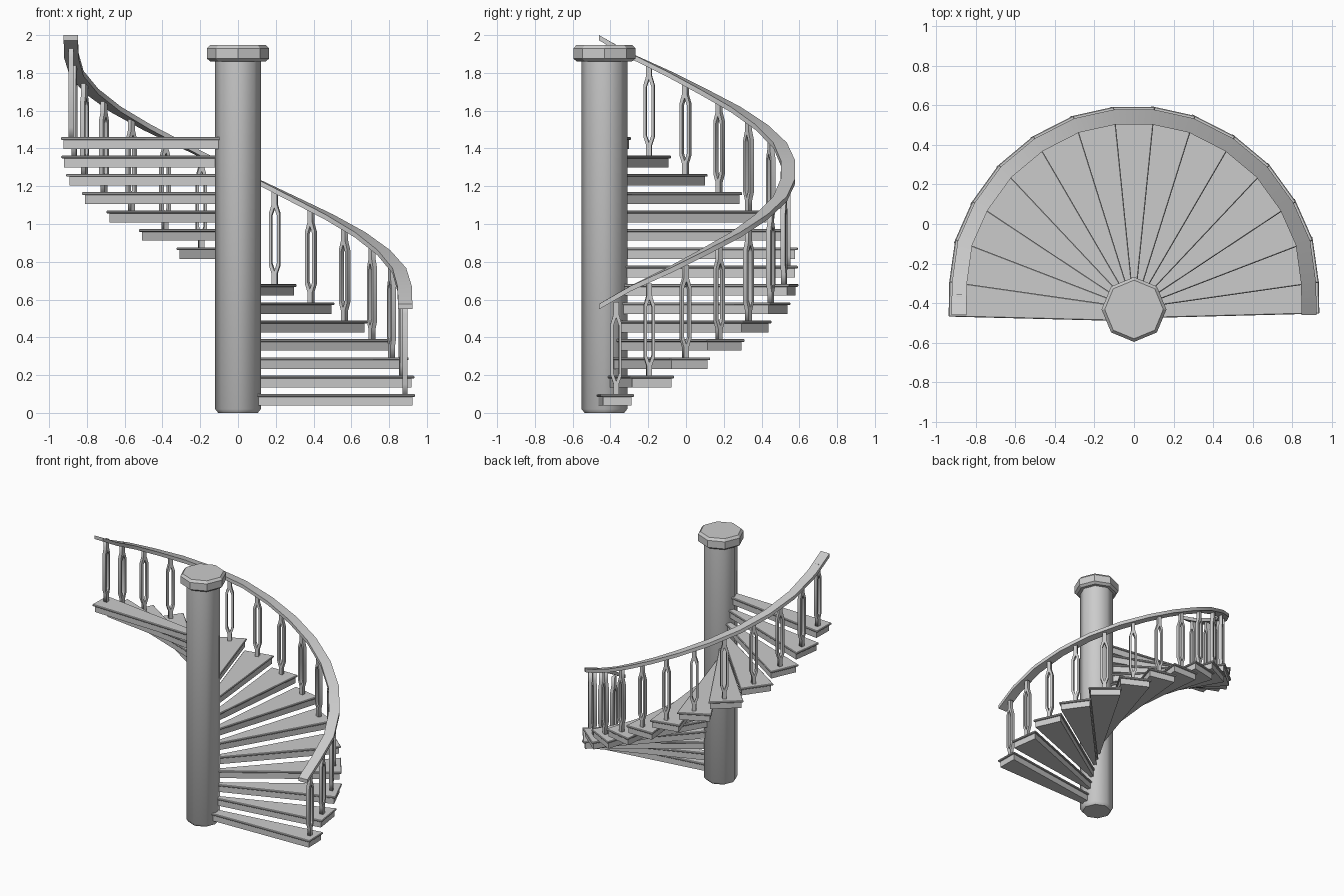
import bpy, bmesh, math
from mathutils import Vector, Matrix

if "Cube" in bpy.data.objects:
    bpy.data.objects.remove(bpy.data.objects["Cube"])

N = 15                                  # number of steps
AXIS = Vector((0, -0.432))              # column axis
MID = Vector((0, -0.341))               # centre of the stair sweep

# outer ends of the step boundaries: one half, then mirrored
half = [(.937, -.450), (.934, -.293), (.904, -.08), (.818, .114),
        (.685, .298), (.51, .444), (.308, .547), (.104, .592)]
outer = [Vector(p) for p in half] + [Vector((-x, y)) for x, y in reversed(half)]
inner = [AXIS + 0.08 * Vector((math.cos(math.pi * i / N), math.sin(math.pi * i / N)))
         for i in range(N + 1)]
inner[0].y = inner[N].y = -0.472


def inset(p, d):
    return p + (MID - p).normalized() * d


def mesh_object(name, bm, smooth=None):
    bmesh.ops.recalc_face_normals(bm, faces=bm.faces)
    me = bpy.data.meshes.new(name)
    bm.to_mesh(me)
    bm.free()
    ob = bpy.data.objects.new(name, me)
    bpy.context.collection.objects.link(ob)
    if smooth:
        bpy.ops.object.select_all(action='DESELECT')
        ob.select_set(True)
        bpy.context.view_layer.objects.active = ob
        bpy.ops.object.shade_smooth_by_angle(angle=math.radians(smooth))
    return ob


def loft(name, rings, smooth=None):
    bm = bmesh.new()
    vs = [[bm.verts.new(p) for p in r] for r in rings]
    n = len(vs[0])
    for a, b in zip(vs, vs[1:]):
        for j in range(n):
            bm.faces.new((a[j], a[(j + 1) % n], b[(j + 1) % n], b[j]))
    bm.faces.new(vs[0])
    bm.faces.new(vs[-1])
    return mesh_object(name, bm, smooth)


def octagon(r, z):
    return [(AXIS.x + r * math.cos(k * math.pi / 4),
             AXIS.y + r * math.sin(k * math.pi / 4), z) for k in range(8)]


# column and its cap
loft("column", [octagon(r, z) for r, z in
                ((.105, 0), (.121, .02), (.121, 1.88))], 50)
loft("column_cap", [octagon(r, z) for r, z in
                    ((.145, 1.86), (.164, 1.875), (.164, 1.93), (.148, 1.948))])


def wedge(name, i, lead, trail, out, z0, z1, bevel=0):
    """Step-shaped prism; edges pushed outward by lead, trail and out."""
    side = (outer[i + 1] - outer[i]).normalized()
    corners = [inner[i] - side * lead, inset(outer[i], -out) - side * lead,
               inset(outer[i + 1], -out) + side * trail, inner[i + 1] + side * trail]
    ob = loft(name, [[(*c, z) for c in corners] for z in (z0, z1)])
    if bevel:
        m = ob.modifiers.new("rounded_edge", 'BEVEL')
        m.width = bevel
        m.segments = 1


# baluster plate with an elongated pointed opening
cu = bpy.data.curves.new("baluster_profile", 'CURVE')
cu.dimensions = '2D'
cu.fill_mode = 'BOTH'
cu.extrude = 0.013
edge = [(.014, 0), (.014, .055), (.029, .10), (.029, .375), (.014, .425), (.014, .49)]
hole = [(0, .07), (.014, .11), (.014, .365), (0, .405)]
for pts in (edge + [(-x, z) for x, z in reversed(edge)],
            hole + [(-x, z) for x, z in reversed(hole) if x]):
    sp = cu.splines.new('POLY')
    sp.points.add(len(pts) - 1)
    for q, (x, z) in zip(sp.points, pts):
        q.co = (x, z, 0, 1)
    sp.use_cyclic_u = True
tmp = bpy.data.objects.new("baluster_profile", cu)
bpy.context.collection.objects.link(tmp)
bpy.context.view_layer.update()
baluster_mesh = bpy.data.meshes.new_from_object(
    tmp.evaluated_get(bpy.context.evaluated_depsgraph_get()))
bpy.data.objects.remove(tmp)
baluster_mesh.transform(Matrix.Rotation(math.pi / 2, 4, 'X'))

# steps: tread slab, block underneath and one baluster each
for i in range(N):
    top = 0.1 + 0.0971 * i
    wedge(f"tread_{i + 1}", i, 0.003, 0.018, 0, top - .015, top, .004)
    wedge(f"tread_block_{i + 1}", i, -.008, .006, -.014, top - .062, top - .014)
    side = outer[i + 1] - outer[i]
    ob = bpy.data.objects.new(f"baluster_{i + 1}", baluster_mesh)
    ob.location = (*inset((outer[i] + outer[i + 1]) / 2, .052), top - .002)
    ob.rotation_euler.z = math.atan2(side.y, side.x)
    bpy.context.collection.objects.link(ob)

# handrail swept along the step boundaries
rings = []
for i, p in enumerate(outer):
    a, b = inset(p, .014), inset(p, .09)
    if i in (0, N):
        a.y = b.y = -.46
    z = .563 + (1.986 - .563) * i / N
    rings.append([(*a, z - .014), (*b, z - .014), (*b, z + .014), (*a, z + .014)])
loft("handrail", rings, 35)
